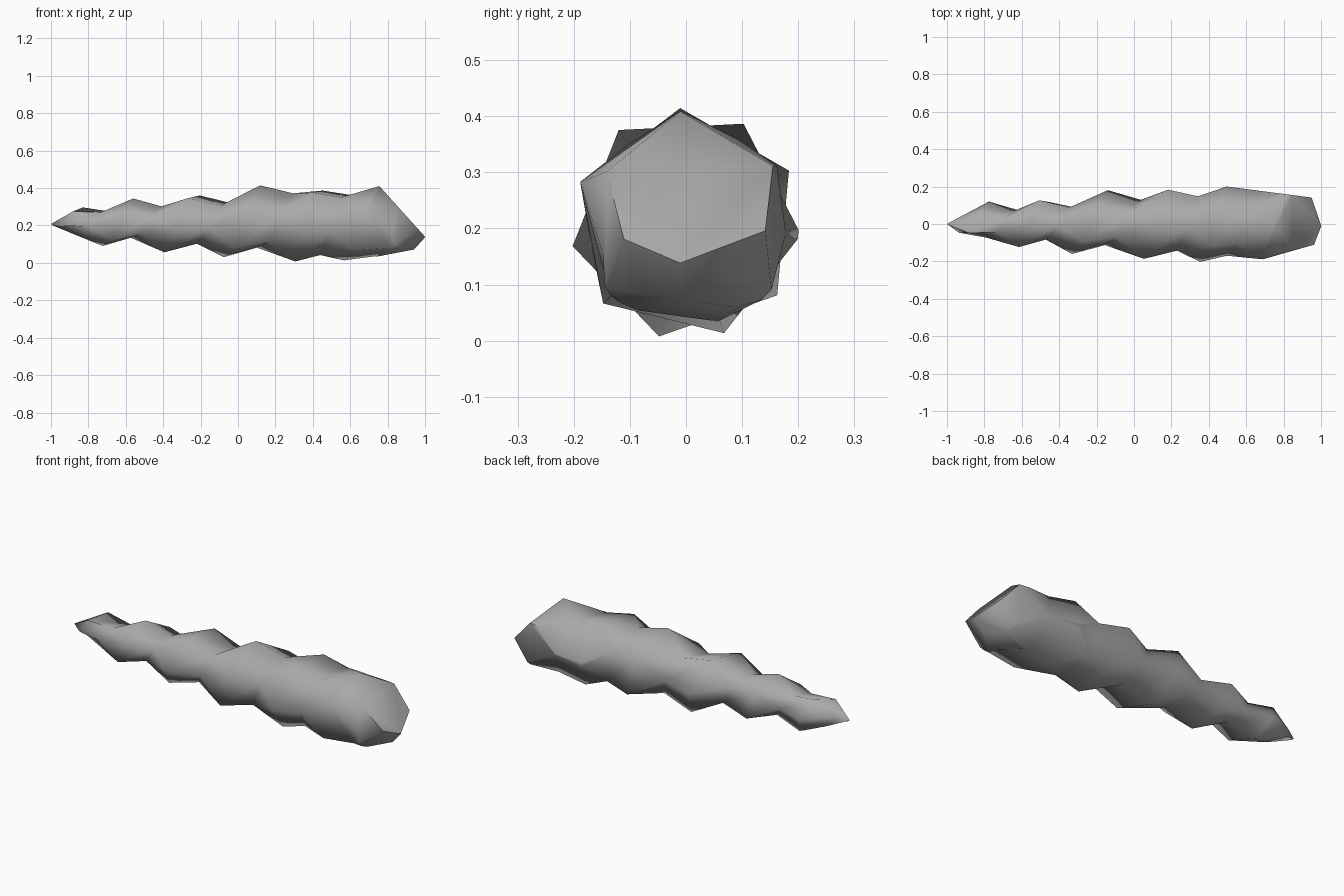
import bpy, bmesh
from math import sin, cos, pi

cube = bpy.data.objects.get("Cube")
if cube:
    bpy.data.objects.remove(cube, do_unlink=True)

AXIS_Z = 0.208
STEP = 2 / 11          # part of a turn between neighbouring points

# (x, ridge radius, groove radius) along the horn
PROFILE = [(-1, 0, 0), (-.89, .08, .068), (-.78, .12, .075), (-.54, .138, .078),
           (-.39, .156, .097), (-.25, .172, .105), (-.1, .185, .121), (.12, .207, .135),
           (.3, .206, .165), (.57, .206, .176), (.8, .2, .185), (2, .2, .185)]
# (turn, x) where each turn of the spiral groove crosses the top
TURNS = [(-1, -1), (0, -.71), (1, -.41), (2, -.06), (3, .295), (3.5, .425), (4, .58),
         (4.5, .75), (5, .95), (7, 1.7)]
# (point, outward normal) of the flat faces that shape the thick end
CUTS = [((.77, 0, .395), (.255, 0, .23)),
        ((.57, 0, .001), (.057, 0, -.3)),
        ((.46, .205, .2), (.065, .5, 0)),
        ((.65, -.2, .2), (.08, -.28, 0)),
        ((1, -.01, .137), (.19, .12, -.145)),
        ((1, -.01, .137), (.1, -.084, -.108))]


def lerp(table, x, column=1):
    """Piecewise linear lookup, held constant past the ends."""
    if x <= table[0][0]:
        return table[0][column]
    for a, b in zip(table, table[1:]):
        if x <= b[0]:
            t = (x - a[0]) / (b[0] - a[0])
            return a[column] + t * (b[column] - a[column])
    return table[-1][column]


def spiral_point(bm, turn, column):
    """Vertex on the ridge (column 1) or half a turn later in the groove (2)."""
    x = lerp(TURNS, turn + .5 * (column - 1))
    r = lerp(PROFILE, x, column)
    a = pi / 2 + .05 - 2 * pi * (turn - .5)
    return bm.verts.new((x, r * cos(a), AXIS_Z + r * sin(a)))


# Spiral strips of ridge and groove, closing to a point at the thin end
bm = bmesh.new()
turns = [.5 + k * STEP for k in range(-18, 34)]
ridge = [spiral_point(bm, t, 1) for t in turns]
groove = [spiral_point(bm, t, 2) for t in turns]
for k in range(len(turns) - 6):
    bm.faces.new((ridge[k], ridge[k + 1], groove[k + 1], groove[k]))
    bm.faces.new((groove[k], groove[k + 1], ridge[k + 6]))
    bm.faces.new((groove[k], ridge[k + 6], ridge[k + 5]))
bmesh.ops.remove_doubles(bm, verts=bm.verts[:], dist=.0005)

# Flat faces of the thick end
for point, normal in CUTS:
    geom = bm.verts[:] + bm.edges[:] + bm.faces[:]
    cut = bmesh.ops.bisect_plane(bm, geom=geom, plane_co=point,
                                 plane_no=normal, clear_outer=True)
    edges = [e for e in cut["geom_cut"] if isinstance(e, bmesh.types.BMEdge)]
    bmesh.ops.holes_fill(bm, edges=edges, sides=0)
bmesh.ops.remove_doubles(bm, verts=bm.verts[:], dist=.002)
bmesh.ops.recalc_face_normals(bm, faces=bm.faces[:])

mesh = bpy.data.meshes.new("spiral_horn")
bm.to_mesh(mesh)
bm.free()
horn = bpy.data.objects.new("spiral_horn", mesh)
bpy.context.collection.objects.link(horn)

# Grey colour
grey = bpy.data.materials.new("plain_grey")
grey.use_nodes = True
colour = (.4, .4, .4, 1)
grey.diffuse_color = colour
grey.node_tree.nodes["Principled BSDF"].inputs["Base Color"].default_value = colour
mesh.materials.append(grey)

# Smooth shading with sharp edges kept
bpy.context.view_layer.objects.active = horn
horn.select_set(True)
bpy.ops.object.shade_smooth_by_angle(angle=pi / 3)
